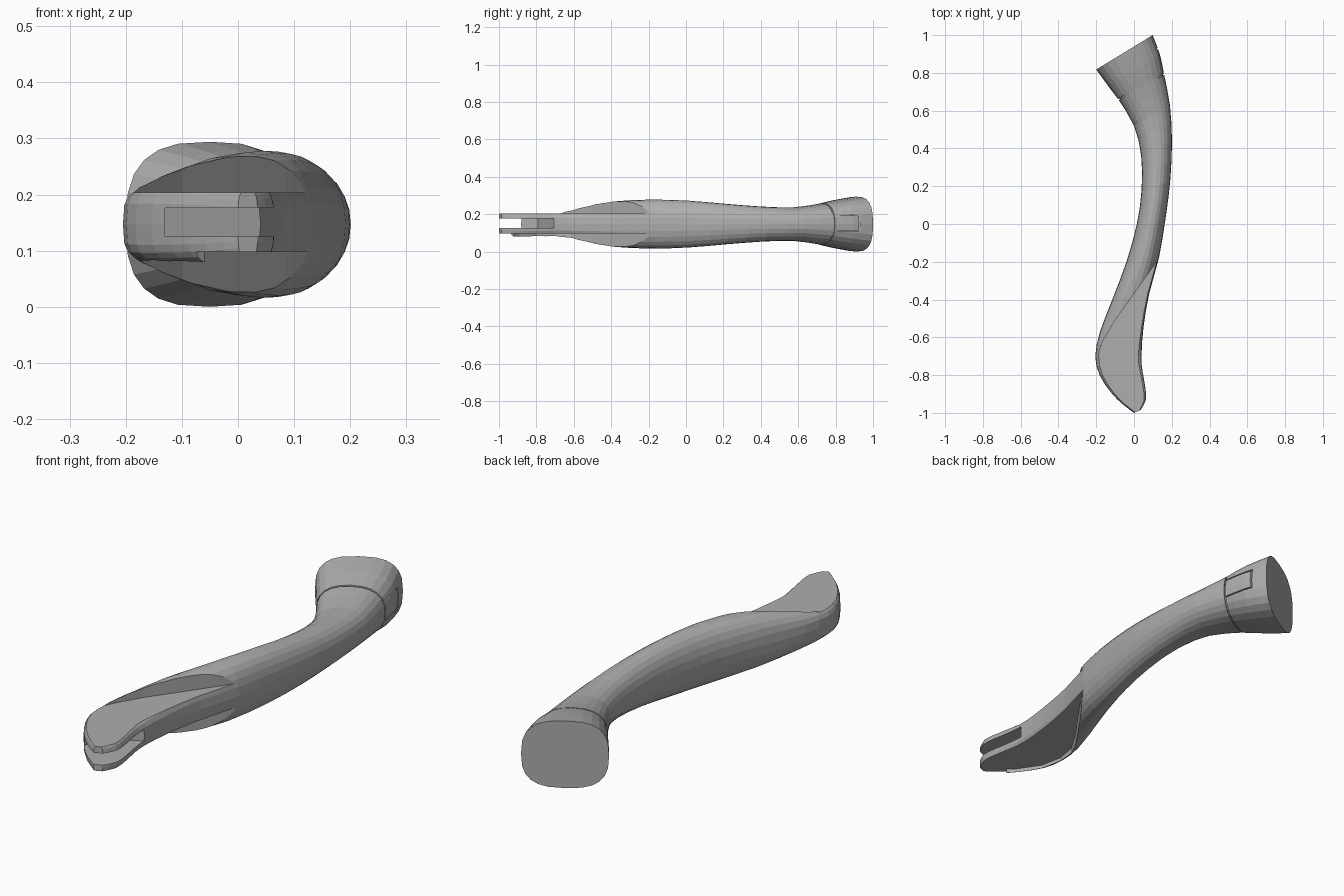
import bpy, bmesh, math
from mathutils import Vector

if "Cube" in bpy.data.objects:
    bpy.data.objects.remove(bpy.data.objects["Cube"])

ZC = 0.147
SIDES = 24

grey = bpy.data.materials.new("plain grey")
grey.diffuse_color = (0.42, 0.42, 0.42, 1)
grey.use_nodes = True
grey.node_tree.nodes["Principled BSDF"].inputs["Base Color"].default_value = grey.diffuse_color


def finish(name, bm):
    bmesh.ops.recalc_face_normals(bm, faces=bm.faces)
    me = bpy.data.meshes.new(name)
    bm.to_mesh(me)
    bm.free()
    me.materials.append(grey)
    ob = bpy.data.objects.new(name, me)
    bpy.context.collection.objects.link(ob)
    return ob


def catmull(a, b, c, d, t):
    return [0.5 * (2*q + (r-p)*t + (2*p-5*q+4*r-s)*t*t + (3*q-p-3*r+s)*t**3)
            for p, q, r, s in zip(a, b, c, d)]


def refine(secs, sub):
    out = []
    for i in range(len(secs) - 1):
        a, d = secs[max(i-1, 0)], secs[min(i+2, len(secs)-1)]
        out += [catmull(a, secs[i], secs[i+1], d, k/sub) for k in range(sub)]
    return out + [secs[-1]]


def loft(name, secs, scale=1.0):
    # each section: left x, left y, right x, right y, half height, squareness
    bm = bmesh.new()
    rings = []
    for lx, ly, rx, ry, h, n in secs:
        c = Vector(((lx+rx)/2, (ly+ry)/2, ZC))
        u = Vector(((rx-lx)/2, (ry-ly)/2, 0))
        ring = []
        for k in range(SIDES):
            a = 2*math.pi*k/SIDES
            ca, sa = math.cos(a), math.sin(a)
            p = u*math.copysign(abs(ca)**(2/n), ca)
            p = p + Vector((0, 0, h*math.copysign(abs(sa)**(2/n), sa)))
            ring.append(bm.verts.new(c + p*scale))
        rings.append(ring)
    for r, s in zip(rings, rings[1:]):
        for k in range(SIDES):
            j = (k+1) % SIDES
            bm.faces.new((r[k], r[j], s[j], s[k]))
    bm.faces.new(rings[0])
    bm.faces.new(rings[-1])
    return finish(name, bm)


def prism(name, pts, z0, z1):
    bm = bmesh.new()
    f = bm.faces.new([bm.verts.new((x, y, z0)) for x, y in pts])
    ext = bmesh.ops.extrude_face_region(bm, geom=[f])
    bmesh.ops.translate(bm, vec=(0, 0, z1-z0),
                        verts=[v for v in ext["geom"] if isinstance(v, bmesh.types.BMVert)])
    return finish(name, bm)


def cut(ob, cutters):
    for c in cutters:
        c.hide_render = True
        m = ob.modifiers.new("cut", "BOOLEAN")
        m.operation, m.solver, m.object = "DIFFERENCE", "EXACT", c
    dg = bpy.context.evaluated_depsgraph_get()
    me = bpy.data.meshes.new_from_object(ob.evaluated_get(dg))
    ob.modifiers.clear()
    ob.data = me
    for c in cutters:
        bpy.data.objects.remove(c)


# Curved handle, from the tongue tip back to the collar seam
handle_secs = [
    (0.000, -1.000, 0.035, -0.985, 0.060, 4),
    (-0.060, -0.955, 0.064, -0.930, 0.068, 4),
    (-0.120, -0.895, 0.060, -0.860, 0.071, 4),
    (-0.182, -0.800, 0.045, -0.770, 0.072, 4),
    (-0.205, -0.700, 0.040, -0.690, 0.073, 3.6),
    (-0.180, -0.570, 0.050, -0.550, 0.095, 2.8),
    (-0.115, -0.400, 0.080, -0.370, 0.121, 2.4),
    (-0.040, -0.200, 0.132, -0.180, 0.131, 2.2),
    (0.015, 0.000, 0.167, 0.030, 0.125, 2.1),
    (0.040, 0.180, 0.192, 0.230, 0.109, 2.1),
    (0.038, 0.360, 0.201, 0.440, 0.094, 2.1),
    (0.000, 0.520, 0.190, 0.630, 0.090, 2.2),
    (-0.080, 0.655, 0.160, 0.790, 0.110, 2.4),
]
handle = loft("curved_handle", refine(handle_secs, 2))

# Flat cheeks on both faces of the tongue; the lower one leaves a rim on the left
curve = [(0.3, -0.17), (0.125, -0.19), (0.085, -0.25), (0.0, -0.37),
         (-0.1, -0.51), (-0.16, -0.61)]
upper = curve + [(-0.2, -0.70), (-0.3, -0.8), (-0.3, -1.1), (0.3, -1.1)]
lower = curve + [(-0.175, -0.70), (-0.155, -0.80), (-0.095, -0.89), (-0.06, -0.92),
                 (-0.09, -0.95), (-0.09, -1.1), (0.3, -1.1)]
# Slot open to the tip and the right side
slot = [(-0.13, -1.1), (-0.13, -0.79), (0.05, -0.70), (0.3, -0.70), (0.3, -1.1)]
cut(handle, [prism("upper_cutter", upper, 0.204, 0.4),
             prism("lower_cutter", lower, -0.1, 0.098),
             prism("slot_cutter", slot, 0.125, 0.176)])

# Flared collar behind a narrow seam
collar_secs = [
    (-0.085, 0.662, 0.158, 0.797, 0.112, 2.4),
    (-0.140, 0.735, 0.138, 0.895, 0.131, 2.6),
    (-0.200, 0.818, 0.099, 1.000, 0.147, 2.8),
]
collar = loft("flared_collar", refine(collar_secs, 2))

# Outline groove of the key on the collar's right side
side = [(0.150, 0.77), (0.115, 0.93), (0.165, 0.93), (0.190, 0.77)]
end = [(0.115, 0.925), (0.115, 0.932), (0.165, 0.932), (0.165, 0.925)]
cut(collar, [prism("groove_low", side, 0.108, 0.113),
             prism("groove_high", side, 0.192, 0.197),
             prism("groove_end", end, 0.108, 0.197)])

# Inner core closing the seam
loft("seam_core", [(-0.075, 0.648, 0.162, 0.783, 0.109, 2.4),
                   (-0.095, 0.675, 0.154, 0.815, 0.115, 2.4)], 0.95)
